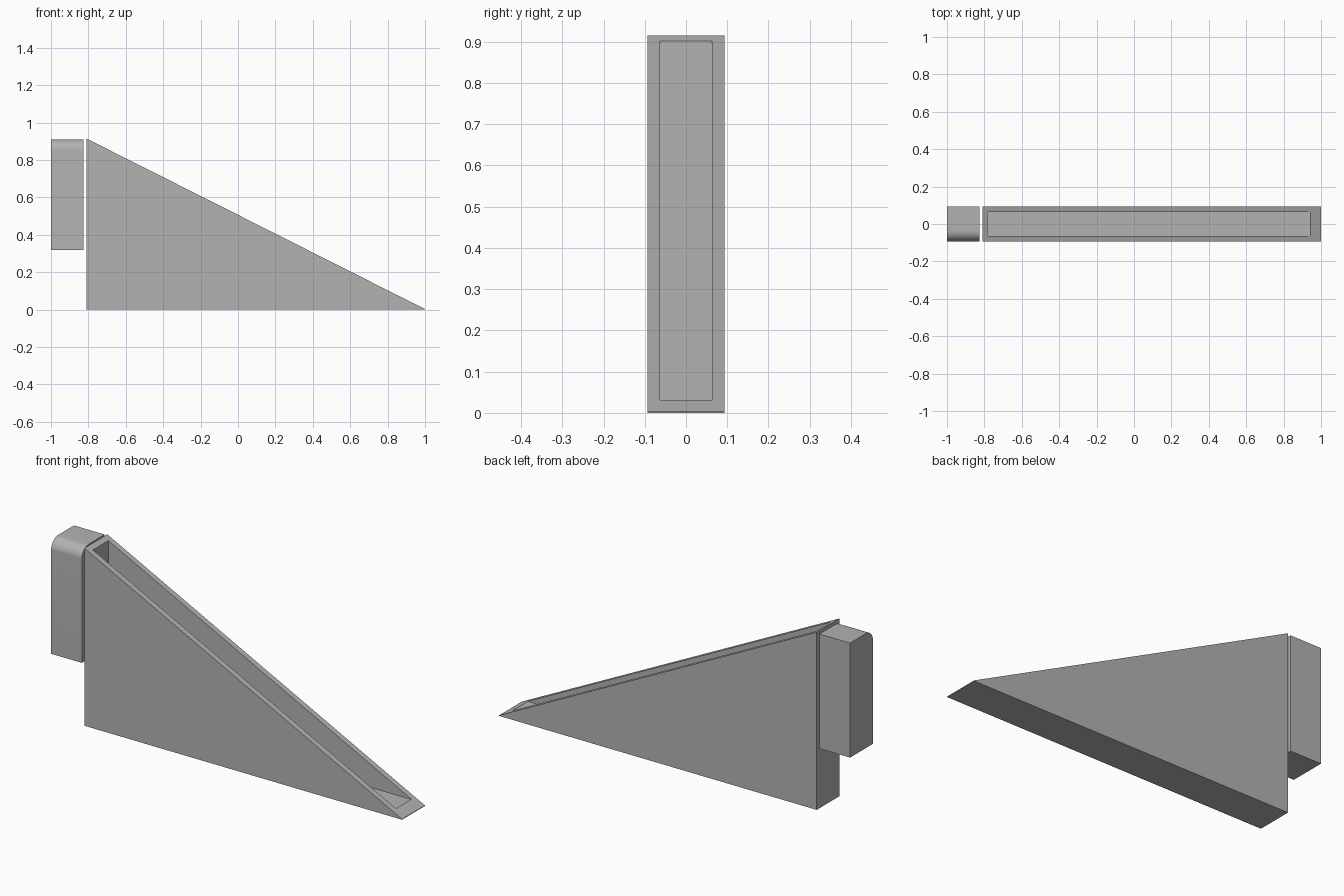
import bpy
import bmesh
from math import radians
from mathutils import Vector

cube = bpy.data.objects.get("Cube")
if cube:
    bpy.data.objects.remove(cube, do_unlink=True)

LEFT, TIP, PEAK = -0.81, 1.0, 0.915   # wedge outline
HALF, WALL = 0.093, 0.03              # half width and wall thickness

grey = bpy.data.materials.new("plain grey")
grey.use_nodes = True
colour = (0.45, 0.45, 0.45, 1)
grey.diffuse_color = colour
grey.node_tree.nodes["Principled BSDF"].inputs["Base Color"].default_value = colour


def prism(name, profile, half):
    """Extrude an x-z profile along y, centred on y = 0."""
    bm = bmesh.new()
    face = bm.faces.new([bm.verts.new((x, -half, z)) for x, z in profile])
    moved = bmesh.ops.extrude_face_region(bm, geom=[face])["geom"]
    bmesh.ops.translate(bm, vec=Vector((0, 2 * half, 0)),
                        verts=[v for v in moved if isinstance(v, bmesh.types.BMVert)])
    bmesh.ops.recalc_face_normals(bm, faces=bm.faces)
    mesh = bpy.data.meshes.new(name)
    bm.to_mesh(mesh)
    bm.free()
    mesh.materials.append(grey)
    obj = bpy.data.objects.new(name, mesh)
    bpy.context.collection.objects.link(obj)
    return obj


def slope(x):
    return PEAK * (TIP - x) / (TIP - LEFT)


# Hollow wedge, open along its sloping top
wedge = prism("hollow_wedge", [(LEFT, 0), (TIP, 0), (TIP, 0.003), (LEFT, PEAK)], HALF)
inner = LEFT + WALL * 0.9
floor_end = TIP - WALL * (TIP - LEFT) / PEAK
over = TIP + 0.3
cutter = prism("cavity_cutter", [(inner, WALL), (floor_end, WALL),
                                 (over, slope(over) + 0.3), (over, 1.2), (inner, 1.2)],
               HALF - WALL)
cutter.hide_render = True
cut = wedge.modifiers.new("cavity", "BOOLEAN")
cut.operation = "DIFFERENCE"
cut.solver = "EXACT"
cut.object = cutter
bpy.context.view_layer.objects.active = wedge
wedge.select_set(True)
bpy.ops.object.modifier_apply(modifier=cut.name)
bpy.data.objects.remove(cutter, do_unlink=True)

# Separate upright block with its top front edge rounded
block = prism("rounded_block", [(-1, 0.32), (-0.825, 0.32), (-0.825, 0.91), (-1, 0.91)], HALF)
bm = bmesh.new()
bm.from_mesh(block.data)
edge = [e for e in bm.edges if all(v.co.y < 0 and v.co.z > 0.9 for v in e.verts)]
bmesh.ops.bevel(bm, geom=edge, offset=0.057, segments=10, profile=0.5, affect="EDGES")
bm.to_mesh(block.data)
bm.free()

bpy.ops.object.select_all(action="DESELECT")
block.select_set(True)
bpy.context.view_layer.objects.active = block
bpy.ops.object.shade_smooth_by_angle(angle=radians(30))
